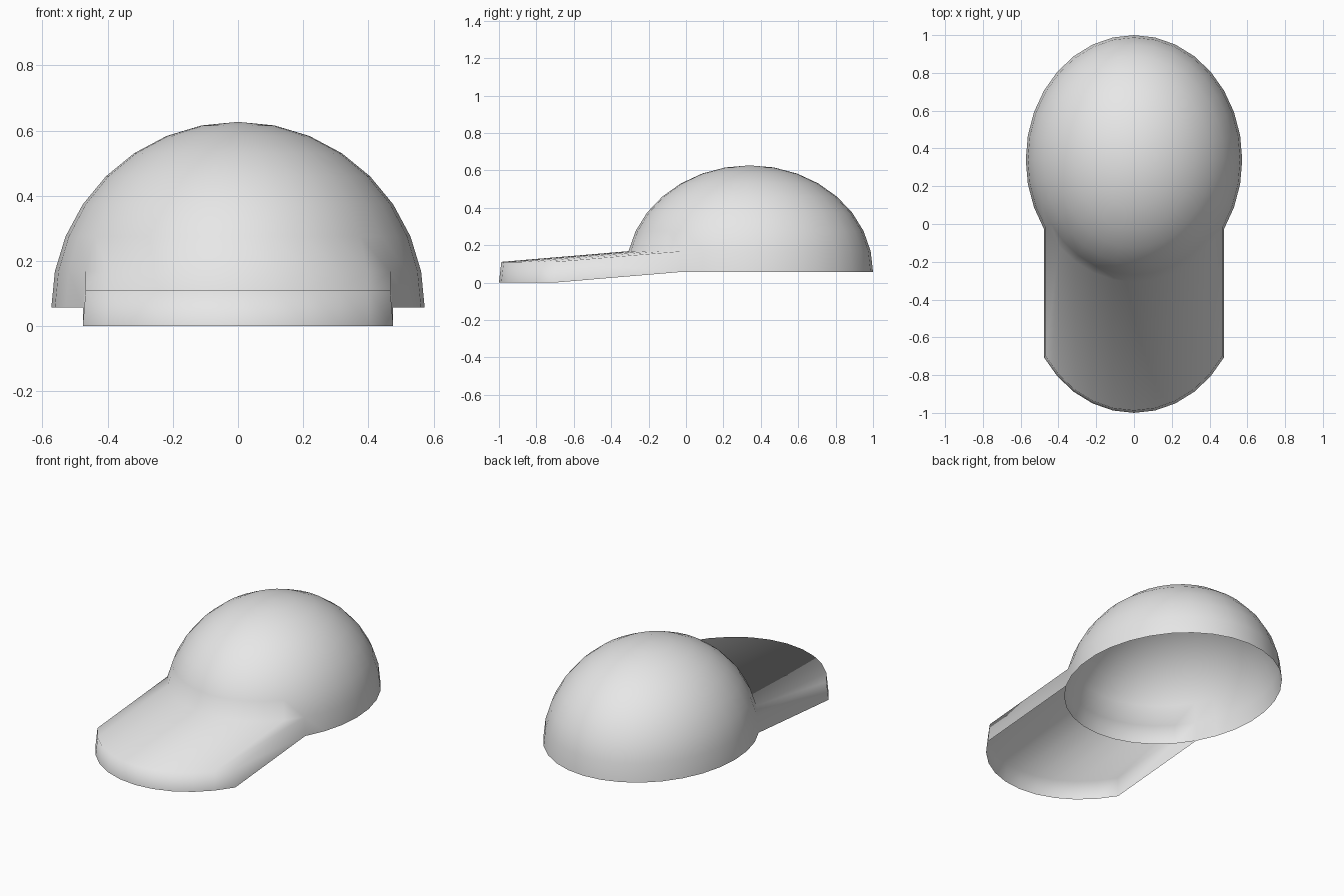
import bpy
import bmesh
import math
from mathutils import Vector

cube = bpy.data.objects.get("Cube")
if cube:
    bpy.data.objects.remove(cube, do_unlink=True)

HEM_Z = 0.057
CENTRE = Vector((0, 0.34, HEM_Z))
RADII = Vector((0.573, 0.66, 0.57))
BRIM_SHIFT = Vector((0, -0.68, -HEM_Z))
BRIM_HALF_ANGLE = math.radians(56.25)

# Fabric material
fabric = bpy.data.materials.new("light_grey_fabric")
fabric.use_nodes = True
colour = (0.8, 0.8, 0.8, 1)
fabric.diffuse_color = colour
fabric.node_tree.nodes["Principled BSDF"].inputs["Base Color"].default_value = colour

# Crown: open upper half of a sphere
bm = bmesh.new()
bmesh.ops.create_uvsphere(bm, u_segments=32, v_segments=16, radius=1)
bmesh.ops.delete(bm, geom=[v for v in bm.verts if v.co.z < -0.01], context='VERTS')

# Front part of the lowest ring of faces, where the brim joins
band = []
for face in bm.faces:
    c = face.calc_center_median()
    if c.z < 0.15 and abs(math.atan2(c.x, -c.y)) < BRIM_HALF_ANGLE:
        band.append(face)
band_set = set(band)

for v in bm.verts:
    v.co = v.co * RADII + CENTRE

# Brim: copy the band forward as the rim, then bridge the top and sides, open below
moved = {}
for v in {v for f in band for v in f.verts}:
    moved[v] = bm.verts.new(v.co + BRIM_SHIFT)

walls = []
for face in band:
    for loop in face.loops:
        a, b = loop.vert, loop.link_loop_next.vert
        inner = all(f in band_set for f in loop.edge.link_faces)
        if not loop.edge.is_boundary and not inner:
            walls.append((a, b, moved[b], moved[a]))
rims = [[moved[v] for v in face.verts] for face in band]
for verts in walls + rims:
    bm.faces.new(verts)

for face in bm.faces:
    face.smooth = True
bm.normal_update()

# Crown and brim share one mesh so the shading blends across the seam
mesh = bpy.data.meshes.new("cap_crown_and_brim")
bm.to_mesh(mesh)
bm.free()
mesh.materials.append(fabric)
cap = bpy.data.objects.new("cap_crown_and_brim", mesh)
bpy.context.collection.objects.link(cap)
